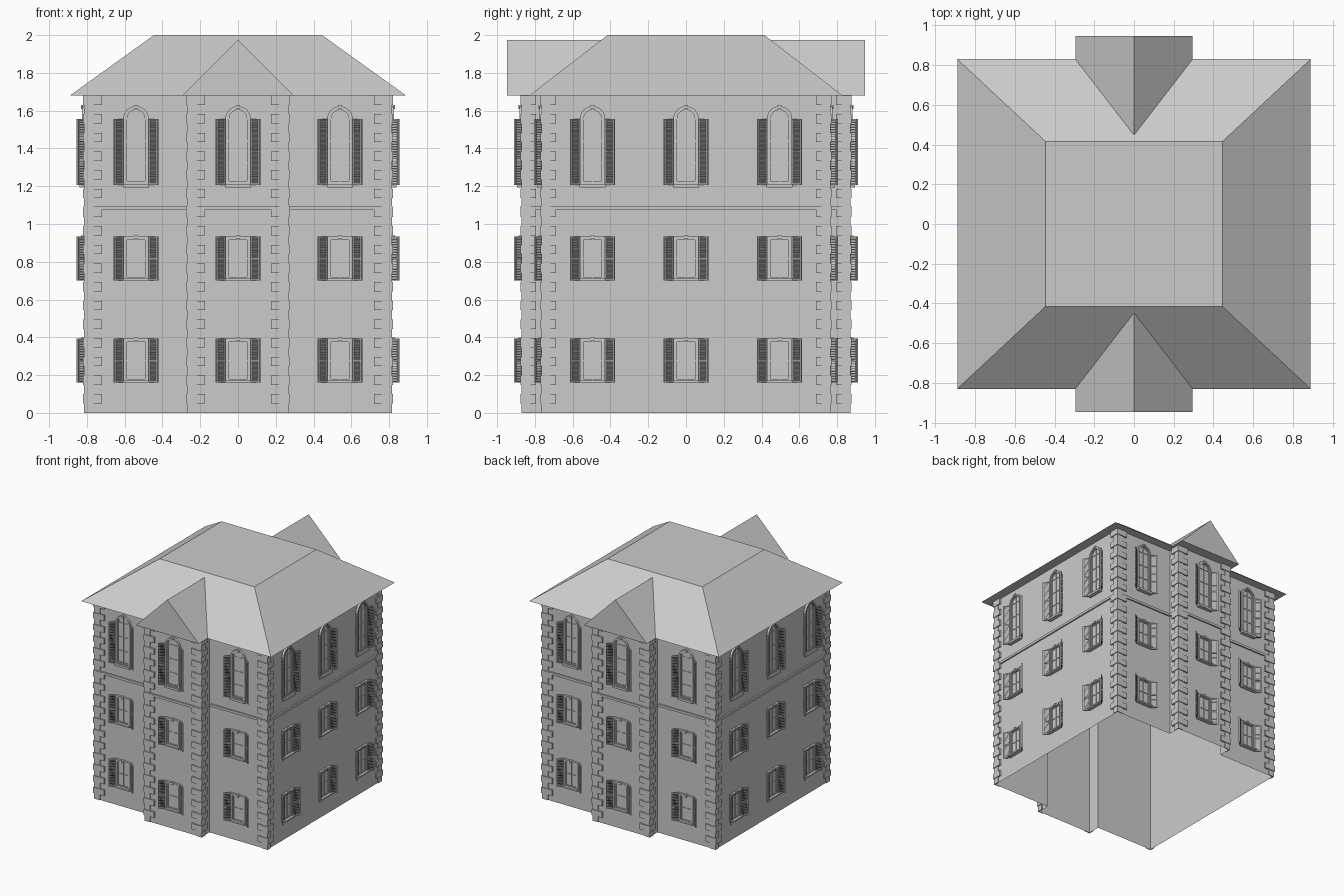
import bpy, bmesh
from math import pi, sin, cos, radians
from mathutils import Matrix, Vector

default = bpy.data.objects.get("Cube")
if default:
    bpy.data.objects.remove(default, do_unlink=True)

WALL_X, WALL_Y = 0.807, 0.757      # main block half sizes
BAY_X, BAY_Y = 0.262, 0.863        # projecting bay half sizes
EAVE = 1.68


def finish(bm, name):
    bmesh.ops.recalc_face_normals(bm, faces=bm.faces)
    mesh = bpy.data.meshes.new(name)
    bm.to_mesh(mesh)
    bm.free()
    return mesh


def place(mesh, name, loc=(0, 0, 0), angle=0):
    obj = bpy.data.objects.new(name, mesh)
    obj.location = loc
    obj.rotation_euler.z = angle
    bpy.context.collection.objects.link(obj)
    return obj


def box(bm, lo, hi, matrix=Matrix()):
    lo, hi = Vector(lo), Vector(hi)
    scale = Matrix.Diagonal((*(hi - lo), 1))
    bmesh.ops.create_cube(bm, size=1, matrix=matrix @ Matrix.Translation((lo + hi) / 2) @ scale)


def loft(bm, loops, caps=True, closed=False):
    """Skin matching loops of points, optionally capped or joined end to end."""
    rows = [[bm.verts.new(p) for p in loop] for loop in loops]
    pairs = list(zip(rows, rows[1:])) + ([(rows[-1], rows[0])] if closed else [])
    for a, b in pairs:
        for i in range(len(a)):
            j = (i + 1) % len(a)
            bm.faces.new((a[i], a[j], b[j], b[i]))
    if caps:
        bm.faces.new(rows[0])
        bm.faces.new(rows[-1])


def prism(bm, outline, z0, z1, caps=True):
    loft(bm, [[(x, y, z) for x, y in outline] for z in (z0, z1)], caps)


def plan(e=0):
    """Cross-shaped floor outline grown by e."""
    quarter = [(WALL_X + e, WALL_Y + e), (BAY_X + e, WALL_Y + e), (BAY_X + e, BAY_Y + e)]
    mirrored = [(-x, y) for x, y in reversed(quarter)]
    half = quarter + mirrored
    return half + [(-x, -y) for x, y in half]


# Walls, open underneath
bm = bmesh.new()
prism(bm, plan(), 0, EAVE, caps=False)
place(finish(bm, "walls"), "walls")

# String course
bm = bmesh.new()
outer, inner = plan(0.012), plan()
loft(bm, [[(x, y, z) for x, y in ring] for ring, z in
          ((inner, 1.076), (outer, 1.076), (outer, 1.096), (inner, 1.096))], caps=False)
place(finish(bm, "string_course"), "string_course")

# Hipped roof with a flat top
bm = bmesh.new()
loft(bm, [[(sx * x, sy * y, z) for sx, sy in ((1, 1), (-1, 1), (-1, -1), (1, -1))]
          for x, y, z in ((0.89, 0.83, EAVE), (0.445, 0.415, 2.0))])
place(finish(bm, "main_roof"), "main_roof")

# Gable roofs over the bays
bm = bmesh.new()
loft(bm, [[(-0.295, y, EAVE), (0.295, y, EAVE), (0, y, 1.975)] for y in (-0.948, -0.45)])
gable = finish(bm, "gable_roof")
place(gable, "front_gable_roof")
place(gable, "back_gable_roof", angle=pi)

# Corner quoins, alternating long and short courses
COURSES = 34
step = EAVE / COURSES
for label, cx, cy in (("main", WALL_X, WALL_Y), ("bay", BAY_X, BAY_Y)):
    for sx, side in ((1, "left"), (-1, "right")):
        for sy, end in ((-1, "front"), (1, "back")):
            bm = bmesh.new()
            for i in range(COURSES):
                lx, ly, p = (0.087, 0.07, 0.013) if i % 2 else (0.045, 0.04, 0.007)
                ell = [(cx - lx, cy + p), (cx + p, cy + p), (cx + p, cy - ly),
                       (cx, cy - ly), (cx, cy), (cx - lx, cy)]
                prism(bm, [(sx * x, sy * y) for x, y in ell], i * step, (i + 1) * step)
            name = f"{end}_{side}_{label}_quoins"
            place(finish(bm, name), name)


def opening(hw, z0, spring, arched):
    """Window outline in the wall plane: square head or round arch."""
    pts = [(-hw, z0), (hw, z0)]
    if arched:
        return pts + [(hw * cos(pi * k / 12), spring + hw * sin(pi * k / 12)) for k in range(13)]
    return pts + [(hw, spring), (-hw, spring)]


def window_mesh(name, height, arched):
    bm = bmesh.new()

    def outline(inset, depth):
        top = height if arched else height - inset
        return [(x, -depth, z) for x, z in opening(0.067 - inset, inset, top, arched)]

    # Outer surround, sash, glazing
    for a, b, depth in ((0, 0.012, 0.018), (0.012, 0.02, 0.011)):
        loft(bm, [outline(a, 0), outline(a, depth), outline(b, depth), outline(b, 0)],
             caps=False, closed=True)
    bm.faces.new([bm.verts.new(p) for p in outline(0.02, 0.003)])
    # Glazing bars
    crown = height + (0.047 if arched else -0.02)
    box(bm, (-0.003, -0.008, 0.02), (0.003, -0.002, crown))
    for f in ((0.33, 0.66, 1) if arched else (0.5,)):
        box(bm, (-0.047, -0.008, height * f - 0.003), (0.047, -0.002, height * f + 0.003))
    # Sill and keystone
    box(bm, (-0.07, -0.032, -0.014 if arched else 0), (0.07, 0, 0.004 if arched else 0.012))
    peak = height + (0.067 if arched else 0)
    box(bm, (-0.01, -0.024, peak - 0.014), (0.01, 0, peak + 0.005))
    return finish(bm, name)


def shutter_mesh(name, height, side):
    bm = bmesh.new()
    w, t, rail = 0.062, 0.009, 0.009
    swing = (Matrix.Diagonal((side, 1, 1, 1)) @ Matrix.Translation((0.072, 0, 0))
             @ Matrix.Rotation(radians(-40), 4, "Z"))
    # Stiles and rails
    for x in (0, w - rail):
        box(bm, (x, -t, 0), (x + rail, 0, height), swing)
    for z in (0, height / 2 - rail / 2, height - rail):
        box(bm, (rail, -t, z), (w - rail, 0, z + rail), swing)
    # Louvres
    count = round(height / 0.013)
    for k in range(1, count):
        tilt = Matrix.Translation((0, -t / 2, k * height / count)) @ Matrix.Rotation(radians(40), 4, "X")
        box(bm, (rail, -0.0015, -0.0075), (w - rail, 0.0015, 0.0075), swing @ tilt)
    return finish(bm, name)


LOW, TALL = 0.235, 0.35
kinds = {}
for kind, h in (("square", LOW), ("arched", TALL)):
    kinds[kind] = {
        "window": window_mesh(f"{kind}_window", h, kind == "arched"),
        "left_shutter": shutter_mesh(f"{kind}_left_shutter", h, 1),
        "right_shutter": shutter_mesh(f"{kind}_right_shutter", h, -1),
    }

# Windows and shutters on all four sides
facades = (("front", 0, 0.54, WALL_Y, BAY_Y), ("left", pi / 2, 0.495, WALL_X, WALL_X),
           ("back", pi, 0.54, WALL_Y, BAY_Y), ("right", -pi / 2, 0.495, WALL_X, WALL_X))
floors = (("ground", 0.16, "square"), ("middle", 0.70, "square"), ("upper", 1.207, "arched"))
for face, angle, spread, flank, centre in facades:
    turn = Matrix.Rotation(angle, 3, "Z")
    for floor, z, kind in floors:
        for col in (-1, 0, 1):
            loc = turn @ Vector((col * spread, -(flank if col else centre), z))
            for part, mesh in kinds[kind].items():
                place(mesh, f"{face}_{floor}_{part}_{col + 2}", loc, angle)
